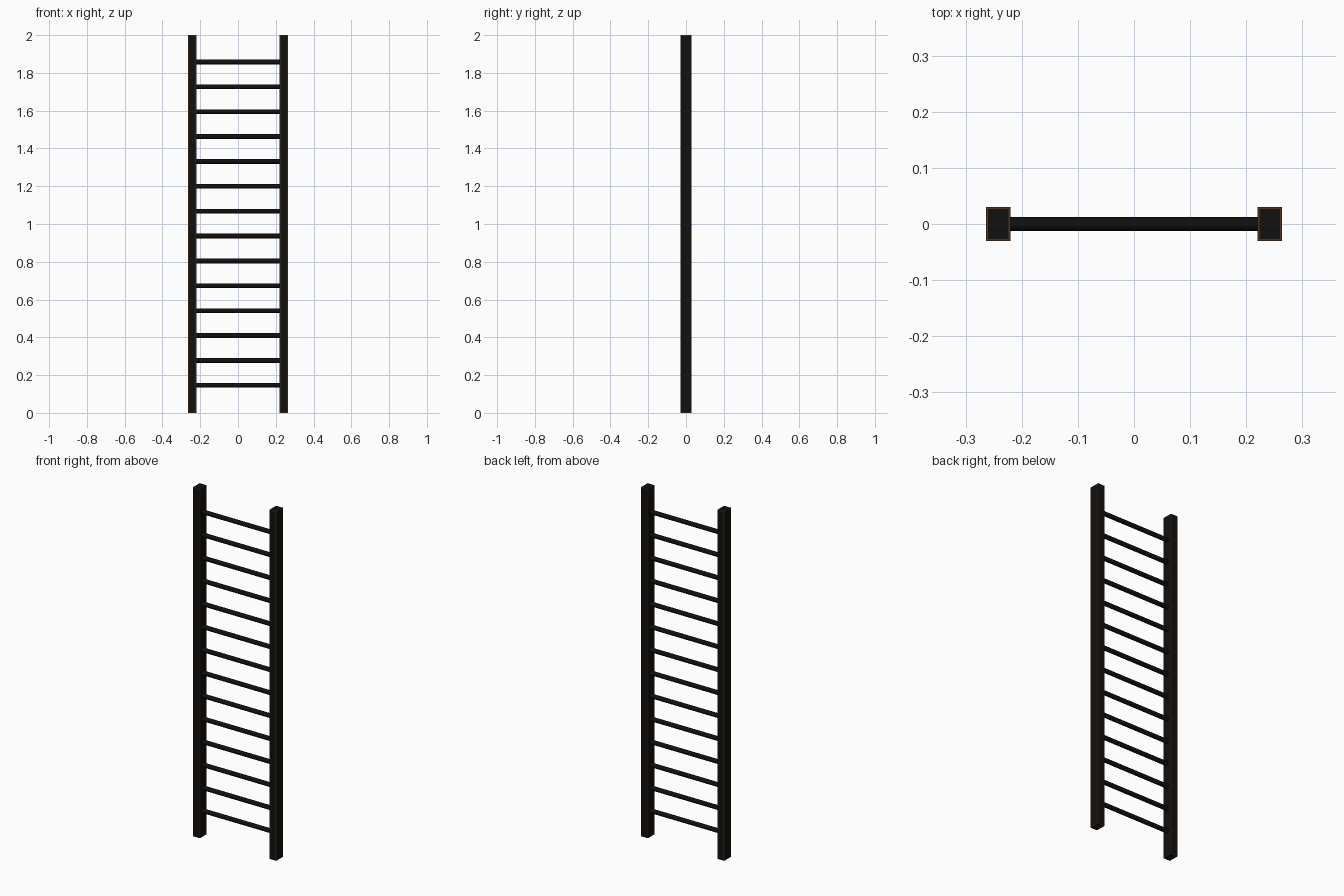
import bpy, bmesh, math
from mathutils import Matrix

if "Cube" in bpy.data.objects:
    bpy.data.objects.remove(bpy.data.objects["Cube"])


def material(name, color):
    m = bpy.data.materials.new(name)
    m.diffuse_color = color
    m.use_nodes = True
    m.node_tree.nodes["Principled BSDF"].inputs["Base Color"].default_value = m.diffuse_color
    return m


dark = material("dark_wood", (0.006, 0.005, 0.004, 1))
worn = material("worn_edge", (0.07, 0.035, 0.017, 1))

RAIL_X, RAIL_W, RAIL_D, HEIGHT = 0.242, 0.043, 0.06, 2.0
RUNGS, RUNG_R, FIRST, LAST = 14, 0.0125, 0.146, 1.858


def add_object(name, bm, mats):
    mesh = bpy.data.meshes.new(name)
    bm.to_mesh(mesh)
    bm.free()
    for m in mats:
        mesh.materials.append(m)
    ob = bpy.data.objects.new(name, mesh)
    bpy.context.collection.objects.link(ob)
    return ob


# Side rails: square-edged posts with a narrow worn border on every face
def rail(name, x):
    bm = bmesh.new()
    bmesh.ops.create_cube(bm, size=1, matrix=Matrix.Diagonal((RAIL_W, RAIL_D, HEIGHT, 1)))
    centres = bm.faces[:]
    border = bmesh.ops.inset_individual(bm, faces=centres, thickness=0.005)["faces"]
    for f in border:
        f.material_index = 1
    ob = add_object(name, bm, (dark, worn))
    ob.location = (x, 0, HEIGHT / 2)


rail("left_rail", -RAIL_X)
rail("right_rail", RAIL_X)

# Rungs: round bars let slightly into the rails
for i in range(RUNGS):
    bm = bmesh.new()
    bmesh.ops.create_cone(bm, cap_ends=True, segments=12, radius1=RUNG_R, radius2=RUNG_R,
                          depth=2 * RAIL_X - RAIL_W + 0.01,
                          matrix=Matrix.Rotation(math.pi / 2, 4, "Y"))
    for f in bm.faces:
        f.smooth = len(f.verts) == 4
    ob = add_object(f"rung_{i + 1}", bm, (dark,))
    ob.location.z = FIRST + (LAST - FIRST) * i / (RUNGS - 1)
